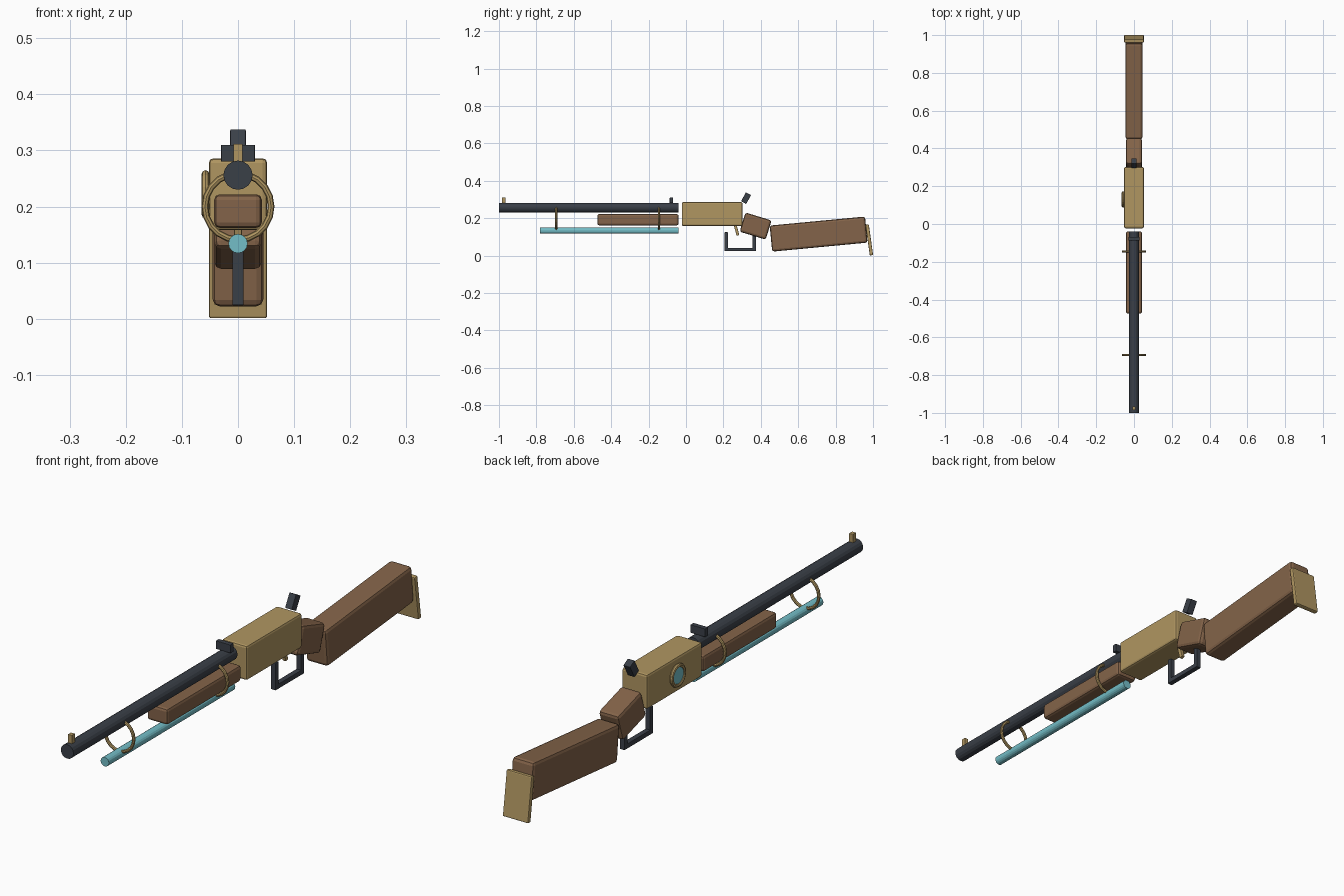
import bpy
from math import radians, pi

cube = bpy.data.objects.get("Cube")
if cube:
    bpy.data.objects.remove(cube, do_unlink=True)


def material(name, rgb):
    m = bpy.data.materials.new(name)
    m.use_nodes = True
    m.diffuse_color = (*rgb, 1)
    m.node_tree.nodes["Principled BSDF"].inputs["Base Color"].default_value = (*rgb, 1)
    return m


brass = material("brass", (0.434, 0.305, 0.120))
wood = material("walnut_wood", (0.231, 0.127, 0.067))
steel = material("dark_steel", (0.042, 0.050, 0.064))
teal = material("teal_glass", (0.175, 0.515, 0.575))


def finish(name, mat):
    ob = bpy.context.object
    ob.name = ob.data.name = name
    ob.data.materials.append(mat)
    return ob


def box(name, mat, centre, size, tilt=0, bevel=0.003):
    """Bevelled box, tilted about the x axis in degrees."""
    bpy.ops.mesh.primitive_cube_add(size=1, location=centre)
    ob = bpy.context.object
    ob.scale = size
    bpy.ops.object.transform_apply(location=False, rotation=False, scale=True)
    ob.rotation_euler.x = radians(tilt)
    mod = ob.modifiers.new("edges", "BEVEL")
    mod.width = bevel
    mod.segments = 2
    return finish(name, mat)


def rod(name, mat, radius, y0, y1, z, sides=16):
    """Cylinder running along y."""
    bpy.ops.mesh.primitive_cylinder_add(
        vertices=sides, radius=radius, depth=y1 - y0,
        location=(0, (y0 + y1) / 2, z), rotation=(pi / 2, 0, 0))
    return finish(name, mat)


def ring(name, mat, centre, major, minor, rotation, sides=20):
    bpy.ops.mesh.primitive_torus_add(
        major_radius=major, minor_radius=minor, major_segments=sides,
        minor_segments=8, location=centre, rotation=rotation)
    return finish(name, mat)


# Barrel and the tube below it
rod("barrel", steel, 0.026, -1.0, -0.04, 0.256)
rod("energy_tube", teal, 0.017, -0.78, -0.04, 0.134)

# Bands around barrel and tube
for label, y in (("front_band", -0.694), ("rear_band", -0.145)):
    ring(label, brass, (0, y, 0.2), 0.059, 0.006, (pi / 2, 0, 0))

# Sights
box("front_sight", brass, (0, -0.975, 0.295), (0.016, 0.018, 0.034), bevel=0.001)
box("rear_sight", steel, (0, -0.078, 0.295), (0.06, 0.018, 0.03), bevel=0.001)

# Wooden furniture
box("fore_end", wood, (0, -0.257, 0.192), (0.085, 0.435, 0.06), bevel=0.01)
box("wrist", wood, (0, 0.372, 0.158), (0.084, 0.146, 0.107), -17, 0.012)
box("stock", wood, (0, 0.709, 0.115), (0.09, 0.512, 0.14), 5.4, 0.012)
box("butt_plate", brass, (0, 0.98, 0.084), (0.104, 0.018, 0.166), 8, 0.004)

# Receiver, hammer and trigger
box("receiver", brass, (0, 0.14, 0.222), (0.104, 0.325, 0.128), bevel=0.008)
box("hammer", steel, (0, 0.321, 0.307), (0.028, 0.031, 0.054), -29, 0.002)
box("trigger", brass, (0, 0.27, 0.137), (0.014, 0.015, 0.06), 15, 0.002)

# Trigger guard
box("guard_front", steel, (0, 0.215, 0.075), (0.02, 0.018, 0.1), bevel=0.002)
box("guard_bottom", steel, (0, 0.29, 0.033), (0.02, 0.168, 0.018), bevel=0.002)
box("guard_rear", steel, (0, 0.365, 0.075), (0.02, 0.018, 0.1), bevel=0.002)

# Round gauge on the right side of the receiver
ring("gauge_rim", brass, (-0.058, 0.13, 0.222), 0.036, 0.007, (0, pi / 2, 0))
bpy.ops.mesh.primitive_cylinder_add(
    vertices=20, radius=0.035, depth=0.009,
    location=(-0.056, 0.13, 0.222), rotation=(0, pi / 2, 0))
finish("gauge_glass", teal)
